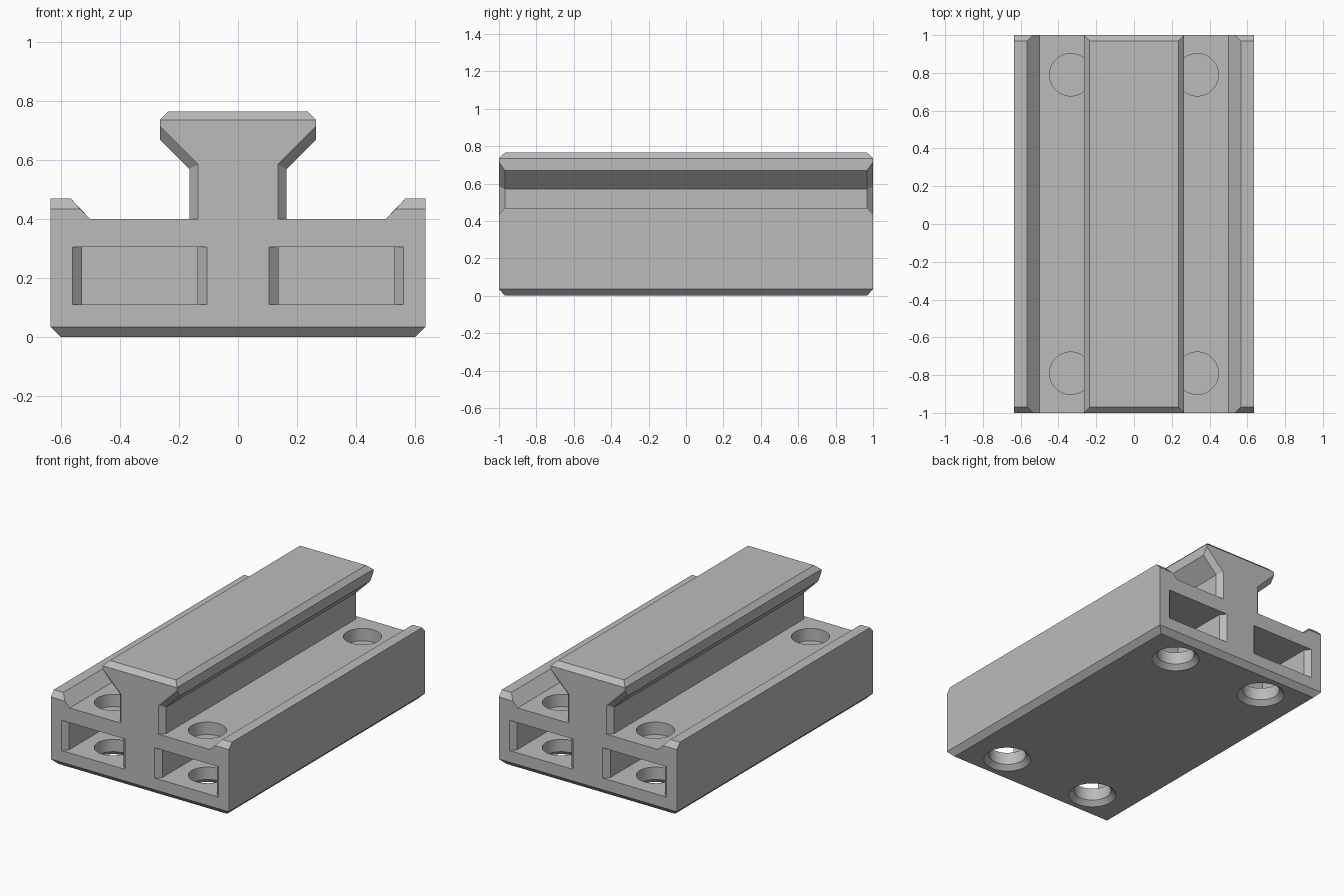
import bpy
import bmesh
from math import cos, sin, radians

if "Cube" in bpy.data.objects:
    bpy.data.objects.remove(bpy.data.objects["Cube"], do_unlink=True)

grey = bpy.data.materials.new("plain grey")
grey.use_nodes = True
GREY = (0.5, 0.5, 0.5, 1)
grey.diffuse_color = GREY
grey.node_tree.nodes["Principled BSDF"].inputs["Base Color"].default_value = GREY


def loft(name, sections):
    """Skin a closed solid through rings with equal point counts."""
    bm = bmesh.new()
    rings = [[bm.verts.new(p) for p in ring] for ring in sections]
    n = len(rings[0])
    for a, b in zip(rings, rings[1:]):
        for i in range(n):
            j = (i + 1) % n
            bm.faces.new((a[i], a[j], b[j], b[i]))
    bm.faces.new(rings[0])
    bm.faces.new(rings[-1])
    bmesh.ops.remove_doubles(bm, verts=bm.verts, dist=0.0001)
    bmesh.ops.recalc_face_normals(bm, faces=bm.faces)
    mesh = bpy.data.meshes.new(name)
    bm.to_mesh(mesh)
    bm.free()
    mesh.materials.append(grey)
    obj = bpy.data.objects.new(name, mesh)
    bpy.context.collection.objects.link(obj)
    return obj


def mirrored(half, y):
    pts = half + [(-x, z) for x, z in reversed(half)]
    return [(x, y, z) for x, z in pts]


def circle(cx, cy, z, r, n=48):
    return [(cx + r * cos(radians(360 * i / n)), cy + r * sin(radians(360 * i / n)), z)
            for i in range(n)]


def rectangle(x0, x1, y, z0=0.11, z1=0.305):
    return [(x0, y, z0), (x1, y, z0), (x1, y, z1), (x0, y, z1)]


# Rail body: full section between two chamfered end sections
middle = [(0.60, 0), (0.635, 0.035), (0.635, 0.47), (0.567, 0.47), (0.50, 0.40),
          (0.165, 0.40), (0.165, 0.57), (0.265, 0.67), (0.265, 0.735), (0.235, 0.765)]
end = [(0.635, 0.035), (0.635, 0.035), (0.635, 0.435), (0.535, 0.435), (0.50, 0.40),
       (0.135, 0.40), (0.135, 0.585), (0.265, 0.715), (0.265, 0.735), (0.265, 0.735)]
body = loft("rail_body", [mirrored(end, -1), mirrored(middle, -0.968),
                          mirrored(middle, 0.968), mirrored(end, 1)])

# Cutters: flared end pockets, blind top holes, countersunk bottom holes
cutters = []
for sx in (-1, 1):
    for sy in (-1, 1):
        hx, hy = sx * 0.335, sy * 0.79
        cutters.append(loft("pocket_cutter", [
            rectangle(sx * 0.095, sx * 0.57, sy * 1.01),
            rectangle(sx * 0.138, sx * 0.528, sy * 0.968),
            rectangle(sx * 0.138, sx * 0.528, sy * 0.575)]))
        cutters.append(loft("top_hole_cutter", [
            circle(hx, hy, 0.32, 0.112), circle(hx, hy, 0.5, 0.112)]))
        cutters.append(loft("bottom_hole_cutter", [
            circle(hx, hy, -0.01, 0.152), circle(hx, hy, 0.03, 0.112),
            circle(hx, hy, 0.2, 0.112)]))

bpy.context.view_layer.objects.active = body
for cutter in cutters:
    cutter.hide_render = True
    mod = body.modifiers.new("cut", "BOOLEAN")
    mod.operation = "DIFFERENCE"
    mod.solver = "EXACT"
    mod.object = cutter
    bpy.ops.object.modifier_apply(modifier=mod.name)
    bpy.data.objects.remove(cutter, do_unlink=True)

# Smooth hole walls, sharp edges elsewhere
bpy.ops.object.select_all(action="DESELECT")
body.select_set(True)
bpy.ops.object.shade_smooth_by_angle(angle=radians(20))
